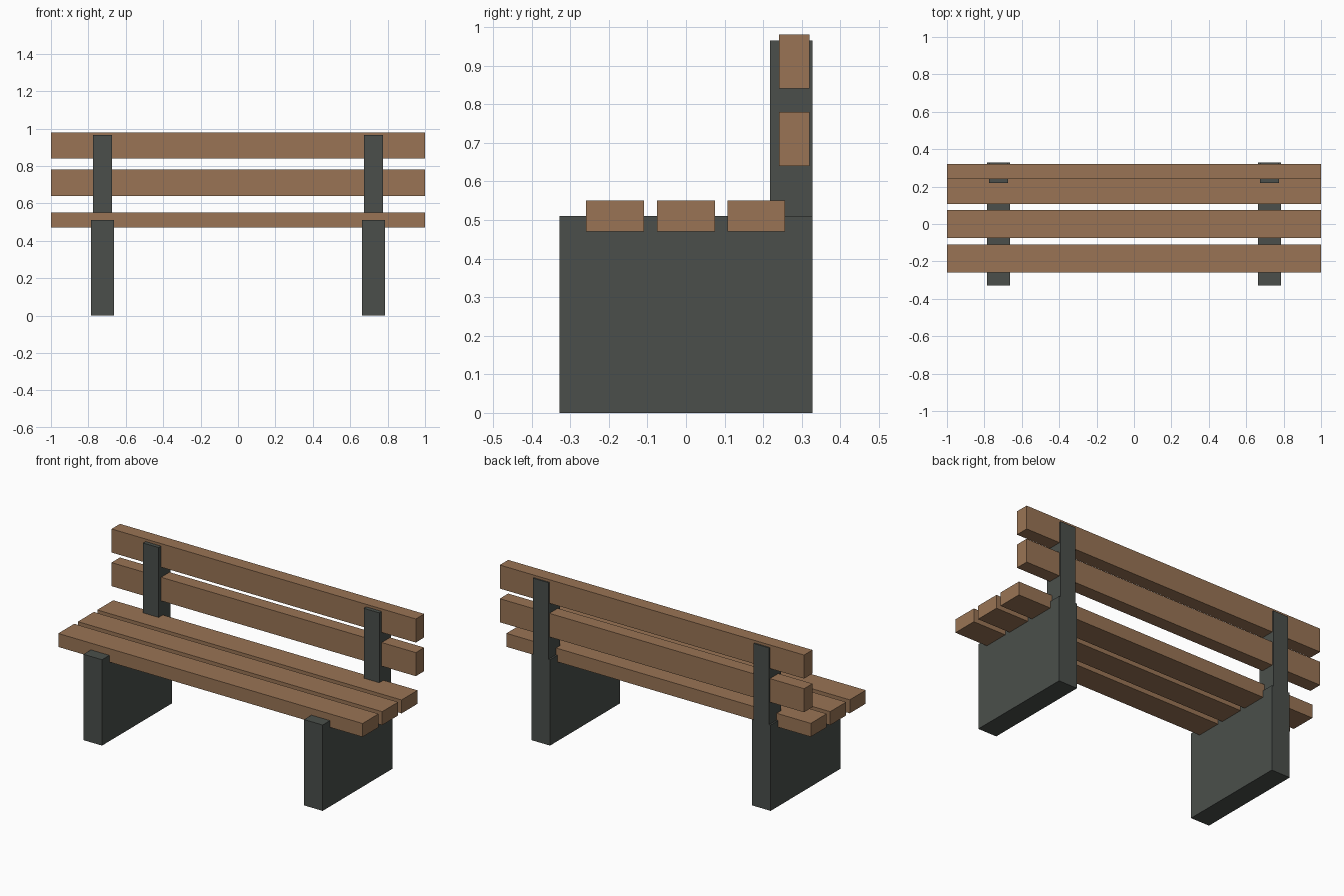
import bpy

cube = bpy.data.objects.get("Cube")
if cube:
    bpy.data.objects.remove(cube, do_unlink=True)


def make_material(name, rgb):
    mat = bpy.data.materials.new(name)
    mat.use_nodes = True
    color = (*rgb, 1)
    mat.diffuse_color = color
    mat.node_tree.nodes["Principled BSDF"].inputs["Base Color"].default_value = color
    return mat


wood = make_material("brown wood", (0.32, 0.175, 0.09))
stone = make_material("dark grey", (0.069, 0.078, 0.07))


def box(name, mat, x, y, z):
    """Box from (min, max) ranges on each axis."""
    ranges = (x, y, z)
    bpy.ops.mesh.primitive_cube_add(size=1, location=[(a + b) / 2 for a, b in ranges])
    obj = bpy.context.object
    obj.name = name
    obj.scale = [b - a for a, b in ranges]
    bpy.ops.object.transform_apply(location=False, rotation=False, scale=True)
    obj.data.materials.append(mat)
    return obj


# Seat planks
for i, y in enumerate((-0.184, 0, 0.182)):
    box(f"seat_plank_{i + 1}", wood, (-1, 1), (y - 0.075, y + 0.075), (0.47, 0.55))

# Backrest planks
for name, z in (("lower", 0.64), ("upper", 0.84)):
    box(f"{name}_back_plank", wood, (-1, 1), (0.241, 0.32), (z, z + 0.14))

# Slab legs and the posts that carry the backrest
for side, cx in (("left", 0.725), ("right", -0.725)):
    box(f"{side}_leg", stone, (cx - 0.061, cx + 0.061), (-0.328, 0.328), (0, 0.51))
    box(f"{side}_back_post", stone, (cx - 0.051, cx + 0.051), (0.218, 0.328), (0.51, 0.965))
